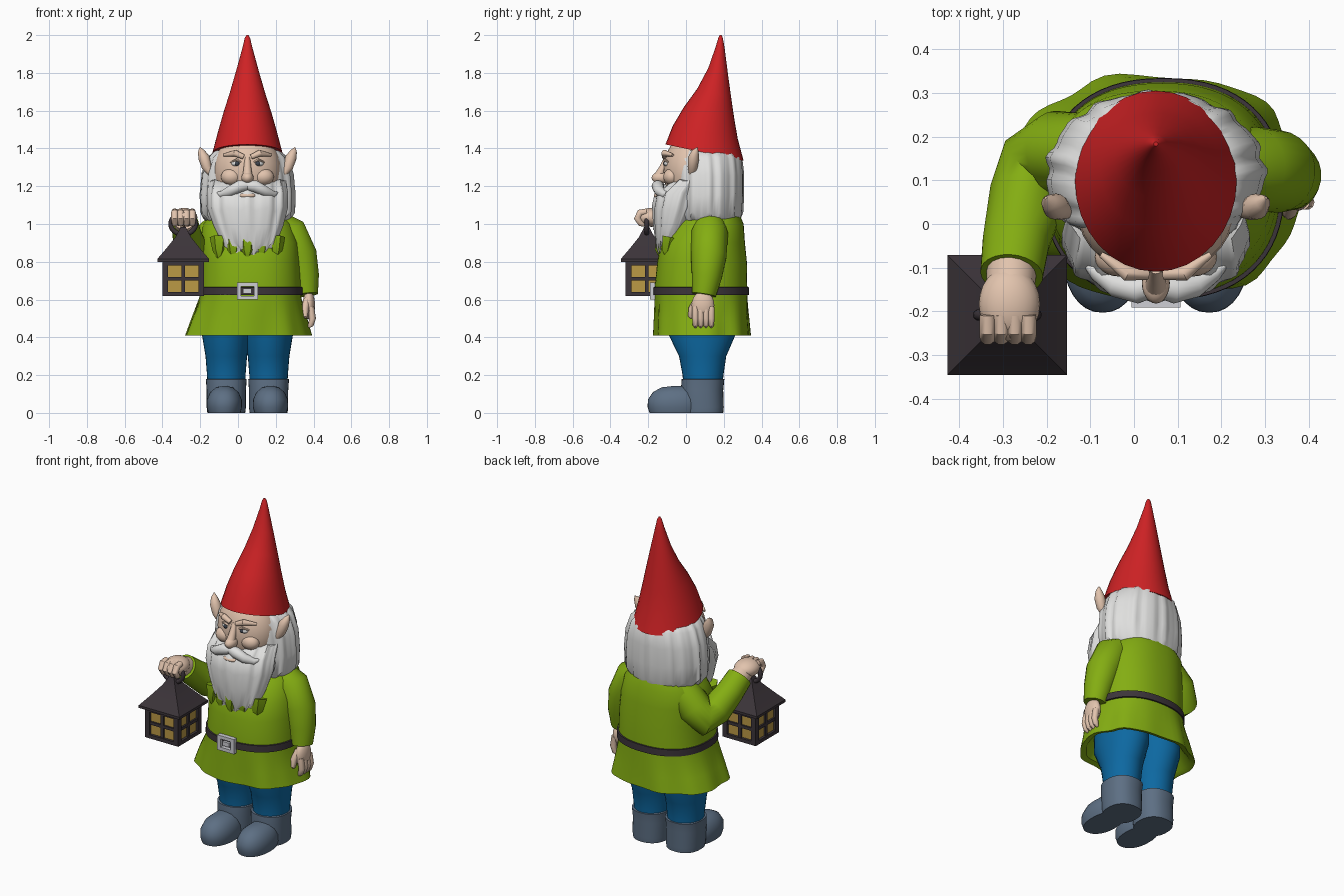
import bpy
import bmesh
import math
from mathutils import Vector, Quaternion, Matrix

default_cube = bpy.data.objects.get("Cube")
if default_cube:
    bpy.data.objects.remove(default_cube, do_unlink=True)


def make_material(name, red, green, blue):
    material = bpy.data.materials.new(name)
    material.use_nodes = True
    colour = (red, green, blue, 1)
    material.diffuse_color = colour
    shader = next(n for n in material.node_tree.nodes if n.type == "BSDF_PRINCIPLED")
    shader.inputs["Base Color"].default_value = colour
    return material


hat_red = make_material("hat red", .62, .016, .018)
tunic_green = make_material("tunic green", .23, .42, .006)
trouser_blue = make_material("trouser blue", .004, .14, .36)
boot_grey = make_material("boot grey", .11, .16, .23)
skin = make_material("skin", .76, .55, .42)
hair_white = make_material("hair white", .74, .74, .73)
iron_dark = make_material("dark iron", .045, .035, .042)
glass_yellow = make_material("lantern yellow", .50, .32, .06)
buckle_silver = make_material("buckle silver", .62, .62, .66)
eye_dark = make_material("eye dark", .05, .06, .08)

MIDDLE = .05  # the figure stands a little to its left, the lantern balances it


def finish(name, bm, material, angle=40):
    bmesh.ops.recalc_face_normals(bm, faces=bm.faces)
    mesh = bpy.data.meshes.new(name)
    bm.to_mesh(mesh)
    bm.free()
    mesh.materials.append(material)
    mesh.shade_smooth()
    mesh.set_sharp_from_angle(angle=math.radians(angle))
    obj = bpy.data.objects.new(name, mesh)
    bpy.context.collection.objects.link(obj)
    return obj


def skin_rings(name, rings, material, angle=40):
    """Bridge equal rings of points and cap both ends."""
    bm = bmesh.new()
    loops = [[bm.verts.new(p) for p in ring] for ring in rings]
    count = len(loops[0])
    for low, high in zip(loops, loops[1:]):
        for i in range(count):
            j = (i + 1) % count
            bm.faces.new((low[i], low[j], high[j], high[i]))
    bm.faces.new(loops[0][::-1])
    bm.faces.new(loops[-1])
    return finish(name, bm, material, angle)


def loft(name, sections, material, sides=32, waves=0, jag=0, power=2, phase=0, angle=40):
    """Sections: centre x, centre y, z, x radius, y radius, ripple, tilt."""
    rings = []
    for section in sections:
        cx, cy, z, rx, ry, ripple, tilt = (tuple(section) + (0, 0))[:7]
        ring = []
        for i in range(sides):
            t = phase + math.tau * i / sides
            wave = ripple * (math.cos(waves * t) + .6 * math.sin(round(waves * 1.6) * t))
            c, s = math.cos(t), math.sin(t)
            x = math.copysign(abs(c) ** (2 / power), c) * rx * (1 + wave)
            y = math.copysign(abs(s) ** (2 / power), s) * ry * (1 + wave)
            ring.append((cx + x, cy + y, z + tilt * y + jag * wave))
        rings.append(ring)
    return skin_rings(name, rings, material, angle)


def tube(name, points, radii, material, sides=16):
    """Round limb along a path, with a radius at each point."""
    path = [Vector(p) for p in points]
    turn, last, rings = Quaternion(), Vector((0, 0, 1)), []
    for i, point in enumerate(path):
        ahead, behind = path[min(i + 1, len(path) - 1)], path[max(i - 1, 0)]
        tangent = (ahead - behind).normalized()
        turn = last.rotation_difference(tangent) @ turn
        last = tangent
        angles = [math.tau * k / sides for k in range(sides)]
        rings.append([point + turn @ Vector((math.cos(a), math.sin(a), 0)) * radii[i]
                      for a in angles])
    return skin_rings(name, rings, material)


def ball(name, centre, size, material, segments=24):
    bm = bmesh.new()
    bmesh.ops.create_uvsphere(bm, u_segments=segments, v_segments=segments // 2, radius=1)
    bm.transform(Matrix.Translation(centre) @ Matrix.Diagonal((*size, 1)))
    return finish(name, bm, material)


def box(name, centre, size, material):
    bm = bmesh.new()
    bmesh.ops.create_cube(bm, size=1)
    bm.transform(Matrix.Translation(centre) @ Matrix.Diagonal((*size, 1)))
    return finish(name, bm, material)


# Pointed hat, leaning back with a sloping rim
loft("hat", [(MIDDLE, .098, 1.378, .185, .207, 0, -.21),
             (MIDDLE, .102, 1.485, .157, .172, 0, -.2),
             (MIDDLE, .122, 1.59, .127, .133, 0, -.22),
             (MIDDLE, .15, 1.69, .095, .09, 0, -.3),
             (MIDDLE, .17, 1.81, .06, .052, 0, -.3),
             (MIDDLE, .18, 1.935, .026, .024),
             (MIDDLE, .183, 1.985, .014, .012),
             (MIDDLE, .183, 2, .005, .005)], hat_red)

# Head, hair and beard
ball("face", (MIDDLE, .03, 1.28), (.18, .15, .2), skin, 32)
loft("hair", [(MIDDLE, .12, 1, .2, .16, .02),
              (MIDDLE, .115, 1.045, .243, .18, .035),
              (MIDDLE, .115, 1.15, .25, .188, .02),
              (MIDDLE, .115, 1.26, .24, .188, .018),
              (MIDDLE, .11, 1.35, .21, .185, .01),
              (MIDDLE, .1, 1.39, .17, .17)],
     hair_white, sides=96, waves=15, jag=.4, angle=50)
loft("beard", [(.065, -.11, .85, .085, .035, .05),
               (.06, -.1, .89, .14, .06, .04),
               (.055, -.075, .98, .18, .095, .03),
               (MIDDLE, -.05, 1.08, .21, .125, .025),
               (MIDDLE, -.03, 1.16, .21, .13, .02),
               (MIDDLE, .02, 1.23, .2, .1, .01)],
     hair_white, sides=80, waves=12, jag=.4, angle=50)
ball("nose", (MIDDLE, -.135, 1.245), (.032, .047, .032), skin)
tube("nose_bridge", [(MIDDLE, -.1, 1.35), (MIDDLE, -.12, 1.3), (MIDDLE, -.145, 1.25)],
     [.015, .02, .026], skin)
ball("lower_lip", (MIDDLE, -.145, 1.15), (.045, .025, .015), skin)

for side, word in ((1, "left"), (-1, "right")):
    def at(x, y, z):
        return (MIDDLE + side * x, y, z)
    ball(word + "_cheek", at(.085, -.075, 1.25), (.055, .045, .045), skin)
    ball(word + "_eye", at(.058, -.097, 1.32), (.027, .02, .016), hair_white)
    ball(word + "_iris", at(.055, -.114, 1.32), (.012, .007, .012), eye_dark, 16)
    tube(word + "_upper_lid", [at(.028, -.108, 1.325), at(.058, -.113, 1.339), at(.09, -.093, 1.327)],
         [.004, .008, .004], skin, 8)
    tube(word + "_brow", [at(.02, -.115, 1.355), at(.065, -.113, 1.375), at(.125, -.07, 1.365)],
         [.013, .018, .007], skin)
    tube(word + "_moustache", [at(-.005, -.14, 1.205), at(.04, -.15, 1.2), at(.09, -.14, 1.175),
                               at(.135, -.11, 1.155), at(.165, -.09, 1.165)],
         [.024, .032, .028, .02, .004], hair_white)
    tube(word + "_ear", [at(.19, .03, 1.26), at(.215, .035, 1.3), at(.23, .04, 1.35),
                         at(.245, .05, 1.385), at(.252, .06, 1.405)],
         [.014, .026, .03, .018, .003], skin)

# Tunic with a flared, folded and hollow skirt
loft("tunic", [(MIDDLE, .085, .56, .2, .17),
               (MIDDLE, .085, .42, .3, .225, .025),
               (MIDDLE, .085, .41, .333, .255, .025),
               (.055, .083, .5, .305, .25, .02),
               (.065, .08, .61, .27, .246),
               (.068, .08, .68, .266, .244),
               (.065, .085, .8, .262, .237),
               (.06, .09, .9, .258, .222),
               (MIDDLE, .12, 1, .235, .185),
               (MIDDLE, .14, 1.06, .18, .14)],
     tunic_green, sides=64, waves=7, power=2.3)
for i in range(5):
    x = MIDDLE + (i - 2) * .075
    depth = -.118 + abs(i - 2) * .018
    tube("collar_point", [(x, depth, .93), (x, depth - .015, .86), (x, depth - .012, .8)],
         [.05, .035, .003], tunic_green, 6)

# Belt and buckle
loft("belt", [(.068, .08, .624, .265, .24), (.068, .08, .625, .276, .254),
              (.068, .08, .665, .275, .253), (.068, .08, .666, .265, .24)],
     iron_dark, sides=64, power=2.3)
for dx in (-1, 1):
    box("buckle_side", (MIDDLE + dx * .045, -.178, .645), (.022, .026, .09), buckle_silver)
    box("buckle_bar", (MIDDLE, -.178, .645 + dx * .035), (.09, .026, .02), buckle_silver)
box("buckle_prong", (MIDDLE, -.18, .645), (.045, .018, .025), buckle_silver)

# Legs and boots
for side, word in ((1, "left"), (-1, "right")):
    x = MIDDLE + side * .112
    loft(word + "_trouser_leg", [(x, .09, .15, .1, .105), (x, .09, .2, .102, .108),
                                 (x, .088, .3, .11, .125), (x, .085, .42, .13, .18),
                                 (x, .085, .56, .13, .18)], trouser_blue)
    loft(word + "_boot_shaft", [(x, .09, 0, .1, .107), (x, .09, .03, .104, .11),
                                (x, .085, .12, .104, .112), (x, .09, .178, .108, .113),
                                (x, .09, .182, .09, .095)], boot_grey, power=2.3)
    toe_x = x + side * .01
    loft(word + "_boot_toe", [(toe_x, -.055, 0, .085, .138), (toe_x, -.055, .03, .093, .148),
                              (toe_x, -.055, .07, .092, .147), (toe_x, -.05, .11, .075, .125),
                              (toe_x, -.04, .135, .045, .09), (toe_x, -.03, .142, .015, .04)],
         boot_grey, power=2.2)
tube("left_sleeve", [(.17, .13, 1.02), (.27, .125, .95), (.325, .12, .83),
                     (.35, .11, .72), (.36, .095, .625)],
     [.07, .098, .095, .08, .064], tunic_green, 24)
tube("right_sleeve", [(-.08, .16, .99), (-.17, .16, .89), (-.215, .13, .83), (-.245, .06, .86),
                      (-.27, -.04, .94), (-.28, -.115, 1.0)],
     [.09, .1, .1, .088, .077, .072], tunic_green, 24)

# Relaxed left hand
ball("left_palm", (.375, .09, .57), (.033, .06, .075), skin)
for i in range(4):
    y = .05 + i * .028
    tube("left_finger", [(.385, y, .56), (.395, y, .5), (.385, y, .465), (.375, y, .452)],
         [.018, .018, .015, .005], skin, 10)
tube("left_thumb", [(.365, .06, .6), (.355, .03, .55), (.355, .025, .51), (.357, .027, .5)],
     [.02, .019, .015, .005], skin, 10)

# Right fist closed around the lantern ring
LX, LY = -.29, -.208
ball("right_fist", (LX + .005, LY + .025, 1.035), (.07, .085, .05), skin)
tube("right_wrist", [(-.28, -.1, .995), (-.283, -.15, 1.02)], [.058, .055], skin)
for i in range(4):
    x = LX - .045 + i * .031
    tube("right_finger", [(x, LY, 1.065), (x, LY - .035, 1.06), (x, LY - .05, 1.03),
                          (x, LY - .03, 1), (x, LY - .01, .992)],
         [.018, .019, .019, .016, .006], skin, 10)

# Lantern: glass box, framed windows, swept roof and ring
box("lantern_glass", (LX, LY, .71), (.192, .192, .16), glass_yellow)
box("lantern_base", (LX, LY, .63), (.222, .222, .022), iron_dark)
box("lantern_top", (LX, LY, .79), (.222, .222, .022), iron_dark)
for dx in (-1, 1):
    for dy in (-1, 1):
        box("lantern_post", (LX + dx * .096, LY + dy * .096, .71), (.03, .03, .16), iron_dark)
    box("lantern_mullion", (LX + dx * .098, LY, .71), (.016, .02, .16), iron_dark)
    box("lantern_mullion", (LX, LY + dx * .098, .71), (.02, .016, .16), iron_dark)
    box("lantern_crossbar", (LX + dx * .098, LY, .71), (.016, .19, .018), iron_dark)
    box("lantern_crossbar", (LX, LY + dx * .098, .71), (.19, .016, .018), iron_dark)
roof = [(.8, .137), (.815, .137), (.87, .09), (.93, .042), (.97, .02), (.985, .014)]
loft("lantern_roof", [(LX, LY, z, half * math.sqrt(2), half * math.sqrt(2)) for z, half in roof],
     iron_dark, sides=4, phase=math.pi / 4, angle=30)
arc = [math.tau * i / 24 for i in range(25)]
tube("lantern_ring", [(LX + .066 * math.sin(a), LY, 1 - .055 * math.cos(a)) for a in arc],
     [.013] * len(arc), iron_dark, 10)
